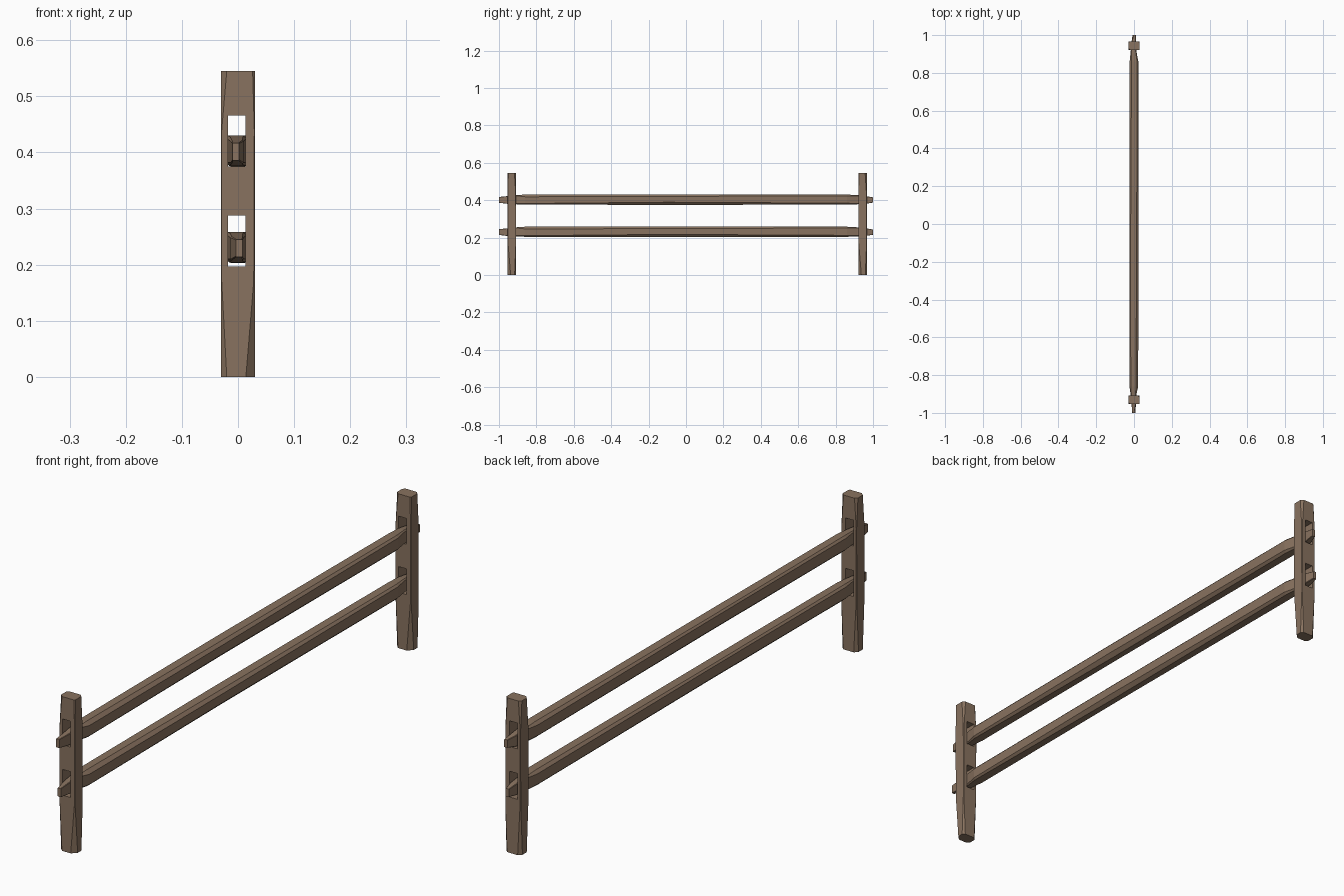
import bpy, bmesh

if "Cube" in bpy.data.objects:
    bpy.data.objects.remove(bpy.data.objects["Cube"])

wood = bpy.data.materials.new("weathered wood")
wood.diffuse_color = (0.25, 0.17, 0.115, 1)
wood.use_nodes = True
wood.node_tree.nodes["Principled BSDF"].inputs["Base Color"].default_value = wood.diffuse_color


def octagon(u0, u1, v0, v1, c):
    """Rectangle with four separate corner cuts c = (u0v0, u1v0, u1v1, u0v1)."""
    a, b, d, e = c
    return [(u0 + a, v0), (u1 - b, v0), (u1, v0 + b), (u1, v1 - d),
            (u1 - d, v1), (u0 + e, v1), (u0, v1 - e), (u0, v0 + a)]


def loft(name, rings):
    """Skin a closed solid through rings of equal point count."""
    bm = bmesh.new()
    rows = [[bm.verts.new(p) for p in ring] for ring in rings]
    n = len(rows[0])
    for r, s in zip(rows, rows[1:]):
        for i in range(n):
            j = (i + 1) % n
            bm.faces.new((r[i], r[j], s[j], s[i]))
    bm.faces.new(rows[0])
    bm.faces.new(rows[-1])
    bmesh.ops.recalc_face_normals(bm, faces=bm.faces)
    mesh = bpy.data.meshes.new(name)
    bm.to_mesh(mesh)
    bm.free()
    mesh.materials.append(wood)
    ob = bpy.data.objects.new(name, mesh)
    bpy.context.collection.objects.link(ob)
    return ob


def cut_slot(ob, y, z0, z1):
    """Cut a rectangular mortise right through a post."""
    xs = [(-0.018, z0), (0.013, z0), (0.013, z1), (-0.018, z1)]
    cutter = loft("slot_cutter", [[(x, y + d, z) for x, z in xs] for d in (-0.1, 0.1)])
    cutter.hide_render = True
    mod = ob.modifiers.new("slot", 'BOOLEAN')
    mod.operation = 'DIFFERENCE'
    mod.solver = 'EXACT'
    mod.object = cutter
    bpy.context.view_layer.objects.active = ob
    bpy.ops.object.modifier_apply(modifier=mod.name)
    bpy.data.objects.remove(cutter)


# Posts: hewn corners that widen toward the ends, two mortises each
POST = [(0.0, (.010, .016, .008, .011)), (0.17, (.001, .002, .001, .002)),
        (0.44, (.001, .001, .002, .001)), (0.545, (.010, .004, .009, .008))]
for name, y in (("front_post", -0.931), ("back_post", 0.944)):
    post = loft(name, [[(x, v, z) for x, v in octagon(-.03, .03, y - .0225, y + .0225, c)]
                       for z, c in POST])
    cut_slot(post, y, 0.197, 0.288)
    cut_slot(post, y, 0.375, 0.466)


# Rails: hewn beams narrowing to tenons that poke through the posts
# rows: y, x0, x1, z0, z1 (above rail base), corner cuts
def rail(name, base, tip_x):
    t = tip_x
    rows = [(-1.0, t - .006, t + .006, .011, .042, (.001,) * 4),
            (-0.95, -.013, .010, .005, .047, (.002,) * 4),
            (-0.905, -.0175, .0125, .003, .052, (.004,) * 4),
            (-0.86, -.024, .022, .001, .055, (.008, .006, .012, .007)),
            (-0.1, -.024, .024, .0, .055, (.012, .014, .010, .006)),
            (0.86, -.023, .023, .001, .055, (.007, .008, .007, .010)),
            (0.915, -.0175, .0125, .003, .052, (.004,) * 4),
            (0.965, -.013, .010, .006, .046, (.002,) * 4),
            (1.0, -t - .006, -t + .006, .012, .040, (.001,) * 4)]
    loft(name, [[(x, y, base + z) for x, z in octagon(x0, x1, z0, z1, c)]
                for y, x0, x1, z0, z1, c in rows])


rail("lower_rail", 0.203, 0.002)
rail("upper_rail", 0.375, -0.004)
